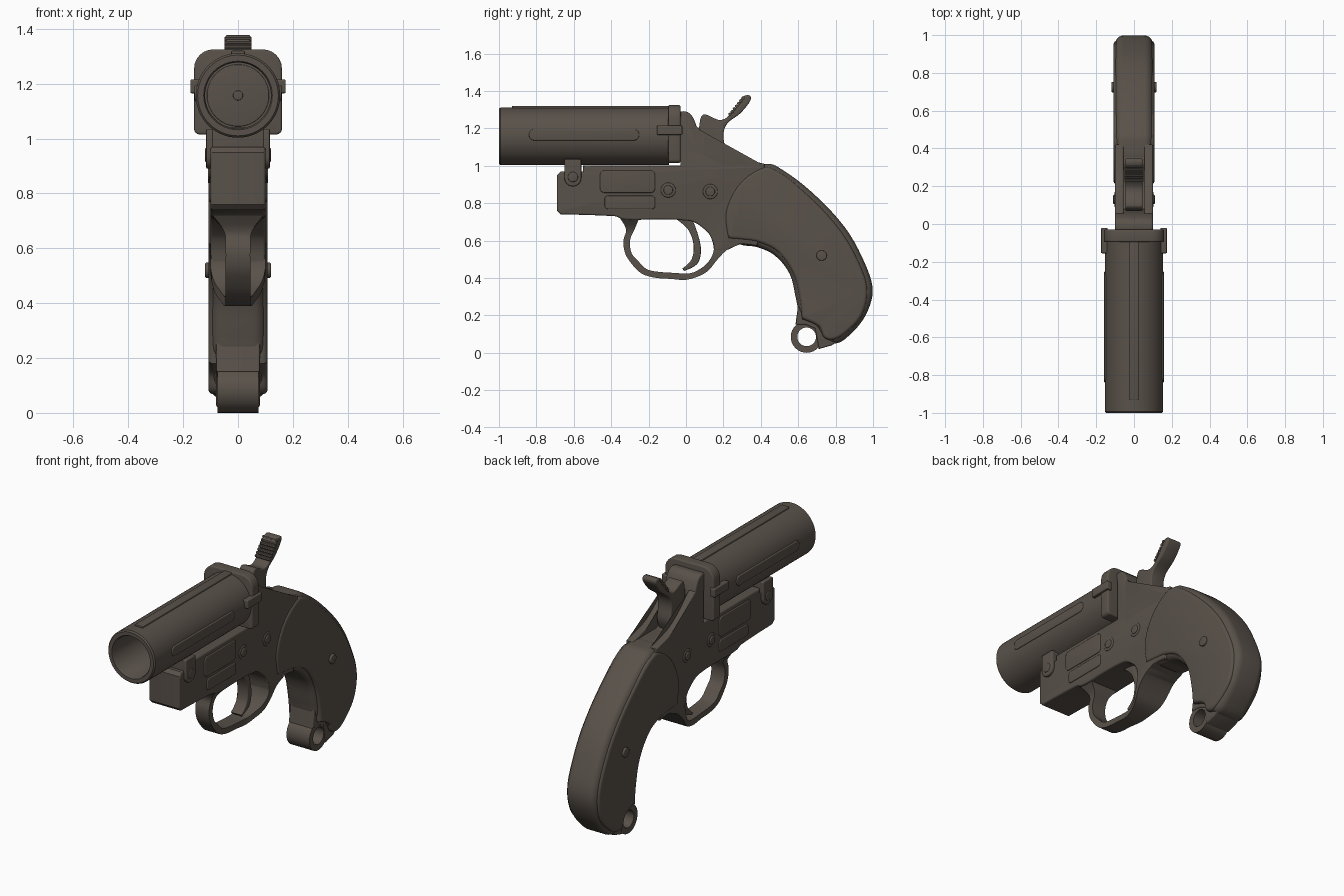
import bpy, bmesh, math
from mathutils import Vector

cube = bpy.data.objects.get("Cube")
if cube:
    bpy.data.objects.remove(cube, do_unlink=True)

metal = bpy.data.materials.new("dark_brown_metal")
metal.use_nodes = True
colour = (0.10, 0.083, 0.068, 1)
metal.diffuse_color = colour
shader = next(n for n in metal.node_tree.nodes if n.type == 'BSDF_PRINCIPLED')
shader.inputs["Base Color"].default_value = colour
shader.inputs["Roughness"].default_value = 0.6


def finish(name, bm):
    """Clean a bmesh and turn it into a shaded object."""
    bmesh.ops.remove_doubles(bm, verts=bm.verts, dist=1e-5)
    bmesh.ops.recalc_face_normals(bm, faces=bm.faces)
    mesh = bpy.data.meshes.new(name)
    bm.to_mesh(mesh)
    bm.free()
    mesh.materials.append(metal)
    obj = bpy.data.objects.new(name, mesh)
    bpy.context.collection.objects.link(obj)
    bpy.ops.object.select_all(action='DESELECT')
    obj.select_set(True)
    bpy.context.view_layer.objects.active = obj
    bpy.ops.object.shade_smooth_by_angle(angle=math.radians(32))
    return obj


def smooth(points, sharp=(), closed=True, steps=5):
    """Smooth curve through points given in hundredths; sharp ones stay corners."""
    pts = [Vector(p) / 100 for p in points]
    n = len(pts)
    tangents = []
    for i in range(n):
        after = pts[(i + 1) % n] if closed else pts[min(i + 1, n - 1)]
        before = pts[i - 1] if closed else pts[max(i - 1, 0)]
        d = after - before
        tangents.append(d * 0 if i in sharp else d / d.length)
    out = []
    for i in range(n if closed else n - 1):
        j = (i + 1) % n
        span = (pts[j] - pts[i]).length
        for k in range(steps):
            t = k / steps
            u = 1 - t
            out.append(pts[i] * (u * u * (1 + 2 * t)) + pts[j] * (t * t * (3 - 2 * t))
                       + tangents[i] * (span * t * u * u) - tangents[j] * (span * t * t * u))
    return out if closed else out + [pts[-1]]


def inset(pts, amount):
    """Move a counter-clockwise outline inwards."""
    out = []
    for i, p in enumerate(pts):
        a = (p - pts[i - 1]).normalized()
        b = (pts[(i + 1) % len(pts)] - p).normalized()
        normal = Vector((-a.y - b.y, a.x + b.x))
        out.append(p + normal * (amount / max(1 + a.dot(b), 0.4)))
    return out


def extrude(name, outline, low, high, bevel=0.005, along='X', steps=4):
    """Extrude an outline along an axis with rounded rims."""
    pts = [Vector(p) for p in outline]
    if sum(p.x * q.y - p.y * q.x for p, q in zip(pts, pts[1:] + pts[:1])) < 0:
        pts.reverse()
    rims = []
    for k in range(steps + 1):
        a = math.pi / 2 * k / steps
        rims.append((bevel * (1 - math.sin(a)), bevel * (1 - math.cos(a))))
    layers = [(i, low + d) for i, d in rims] + [(i, high - d) for i, d in reversed(rims)]
    bm = bmesh.new()
    rings = []
    for amount, t in layers:
        rings.append([bm.verts.new((t, p.x, p.y) if along == 'X' else (p.x, t, p.y))
                      for p in inset(pts, amount)])
    bm.faces.new(rings[0])
    bm.faces.new(rings[-1])
    for r, s in zip(rings, rings[1:]):
        for i in range(len(r)):
            bm.faces.new((r[i - 1], r[i], s[i], s[i - 1]))
    return finish(name, bm)


def pair(name, outline, inner, outer, bevel=0.005):
    """The same extrusion on both sides of the model."""
    extrude("left_" + name, outline, inner, outer, bevel)
    extrude("right_" + name, outline, -outer, -inner, bevel)


def strip(name, stations, closed):
    """Loop of rectangular sections: outer point, inner point, half width."""
    bm = bmesh.new()
    rings = [[bm.verts.new(c) for c in ((-w, a, b), (w, a, b), (w, c, d), (-w, c, d))]
             for a, b, c, d, w in stations]
    links = zip(rings, rings[1:] + rings[:1]) if closed else zip(rings, rings[1:])
    for r, s in links:
        for i in range(4):
            bm.faces.new((r[i - 1], r[i], s[i], s[i - 1]))
    if not closed:
        bm.faces.new(rings[0])
        bm.faces.new(rings[-1])
    return finish(name, bm)


def circle(y, z, r, n=24):
    return [(y + r * math.cos(math.tau * i / n), z + r * math.sin(math.tau * i / n))
            for i in range(n)]


def rounded(a0, a1, b0, b1, low_r, top_r=None):
    """Rounded rectangle with separate lower and upper corner radii."""
    top_r = top_r or low_r
    out = []
    corners = ((a1, b1, -1, -1, top_r), (a0, b1, 1, -1, top_r),
               (a0, b0, 1, 1, low_r), (a1, b0, -1, 1, low_r))
    for q, (a, b, sa, sb, r) in enumerate(corners):
        for k in range(7):
            t = math.pi / 2 * (q + k / 6)
            out.append((a + sa * r + r * math.cos(t), b + sb * r + r * math.sin(t)))
    return out


# Barrel tube, open at the muzzle and closed by the breech face
AXIS_Z = 1.157
bm = bmesh.new()
profile = [(0, -.11), (.12, -.11), (.12, -.99), (.125, -1), (.147, -1),
           (.154, -.992), (.154, -.09), (0, -.09)]
verts = [bm.verts.new((r, y, AXIS_Z)) for r, y in profile]
edges = [bm.edges.new(e) for e in zip(verts, verts[1:])]
bmesh.ops.spin(bm, geom=verts + edges, cent=(0, 0, AXIS_Z), axis=(0, 1, 0),
               angle=math.tau, steps=64)
finish("barrel", bm)
extrude("breech_cap", circle(0, AXIS_Z, .113, 48), -.116, -.1, .003, 'Y')
extrude("firing_pin", circle(0, AXIS_Z, .018), -.121, -.1, .003, 'Y')
extrude("sight_rib", rounded(-.025, .025, 1.29, 1.32, .005), -.93, -.09, .004, 'Y')
pair("barrel_band", rounded(-.84, -.25, 1.135, 1.195, .029), .13, .158)

# Breech collar with side latches
extrude("breech_collar", rounded(-.16, .16, 1.015, 1.325, .02, .07), -.095, -.03, .008, 'Y')
pair("latch", rounded(-.155, -.02, 1.165, 1.215, .006), .14, .174)

# Frame with a sunken hammer slot between two cheeks
frame = [(-69, 95), (-67, 97), (-55, 97), (-55, 100), (-3, 100), (-3, 129), (0, 129),
         (3, 127), (5.5, 121.5), (8, 108), (20, 101), (35, 101), (42, 100), (43, 75),
         (38, 57), (29, 58), (22, 55), (15, 54), (14, 60), (11, 65), (2, 70.5),
         (-27, 71), (-34, 71.5), (-38, 73), (-67, 74), (-69, 76)]
extrude("frame", smooth(frame, (0, 1, 2, 3, 4, 5, 8, 9, 10, 12, 13, 14, 17, 21, 24, 25)),
        -.1, .1, .01)
cheek = [(4, 122), (7, 120), (13, 114), (21, 108), (27, 105), (42, 101), (42, 95), (4, 95)]
pair("cheek", smooth(cheek, (0, 5, 6, 7)), .055, .1, .008)

# Raised side panels, pins and barrel hinge
pair("upper_side_panel", rounded(-.46, -.165, .855, .975, .025), .09, .106)
pair("lower_side_panel", rounded(-.435, -.165, .768, .84, .018), .09, .106)
pair("hinge_plate", rounded(-.65, -.56, .89, 1.035, .044, .008), .09, .116)
extrude("hinge_block", rounded(-.65, -.56, .93, 1.04, .01), -.095, .095)
pair("hinge_pin", circle(-.605, .94, .027), .1, .12)
for label, y, z in (("front", -.095, .87), ("rear", .13, .862)):
    pair(label + "_pin_collar", circle(y, z, .04), .09, .104)
    pair(label + "_pin", circle(y, z, .025), .09, .11)

# Trigger guard, flaring where it meets the frame
guard = [(-36, 73, -25, 72, 10), (-32, 66, -27.5, 66, 5), (-33.5, 60, -30, 60, 4.5),
         (-32.5, 53, -29, 53, 4.5), (-29, 47.5, -25.5, 49, 4.5), (-24, 42.5, -21.5, 45, 4.5),
         (-17, 40.2, -16.5, 43.5, 4.5), (-8, 39.5, -8, 42.8, 4.5), (0, 39, 2, 42.5, 5),
         (7, 41, 7, 44.5, 6.5), (12, 44, 11, 47.5, 8.5), (16.5, 49.5, 14, 52, 9.9),
         (22, 55, 15, 57, 9.9), (29, 58, 14, 62, 9.9)]
strip("trigger_guard", smooth(guard, closed=False, steps=3), False)

# Trigger
trigger = [(-6, 72), (1, 66), (4, 58), (3, 50), (-2, 45), (-1, 43.8), (6, 47.5),
           (8, 55), (6, 64.5), (3, 72)]
extrude("trigger", smooth(trigger, (0, 4, 5, 9)), -.035, .035, .006)

# Curved grip with raised side panels
grip = [(42, 101), (48, 100), (66, 87), (85, 67), (96, 47), (99.8, 33), (96, 20), (88, 10),
        (80, 5), (73, 9), (68, 16), (61, 21), (59, 28), (55.5, 42), (47.5, 52),
        (38, 56.5), (29, 58), (22, 64), (22, 76), (26, 90), (33, 100)]
extrude("grip", smooth(grip), -.1, .1, .045, steps=6)
panel = [(45, 99), (65, 84.5), (83, 65), (93.5, 46), (97, 33), (94, 20), (86, 11),
         (79, 7), (74, 8), (71, 14), (62, 18), (61, 28), (57.5, 42), (49, 54),
         (39, 59), (29, 60.5), (22.5, 61), (21, 74), (26, 87), (35, 96)]
extrude("grip_panels", smooth(panel, (10, 16)), -.108, .108, .018)
pair("grip_screw", circle(.725, .52, .028), .1, .12)

# Lanyard ring at the butt
outer, hole = circle(.645, .085, .085, 32), circle(.645, .085, .05, 32)
strip("lanyard_ring", [(*a, *b, .075) for a, b in zip(outer, hole)], True)
web = [(71, 2), (78, 4), (86, 10), (80, 24), (60, 26), (58.5, 15), (64, 15), (69, 13)]
extrude("lanyard_web", [Vector(p) / 100 for p in web], -.08, .08, .008)

# Hammer with a ridged thumb piece
hammer = [(7, 120), (8, 126), (10, 127.5), (19, 124.5), (26, 130), (28, 133.5),
          (30.5, 137), (34, 137.5), (34.5, 135), (29, 128), (22, 122.5), (20, 116.5),
          (21, 107), (18, 99), (9, 99)]
extrude("hammer", smooth(hammer, (0, 13, 14)), -.046, .046, .008)
start, end = Vector((.235, 1.275)), Vector((.305, 1.362))
for i in range(7):
    spot = start.lerp(end, i / 6)
    extrude("thumb_ridge_%d" % i, circle(spot.x, spot.y, .009, 8), -.05, .05, .002)
